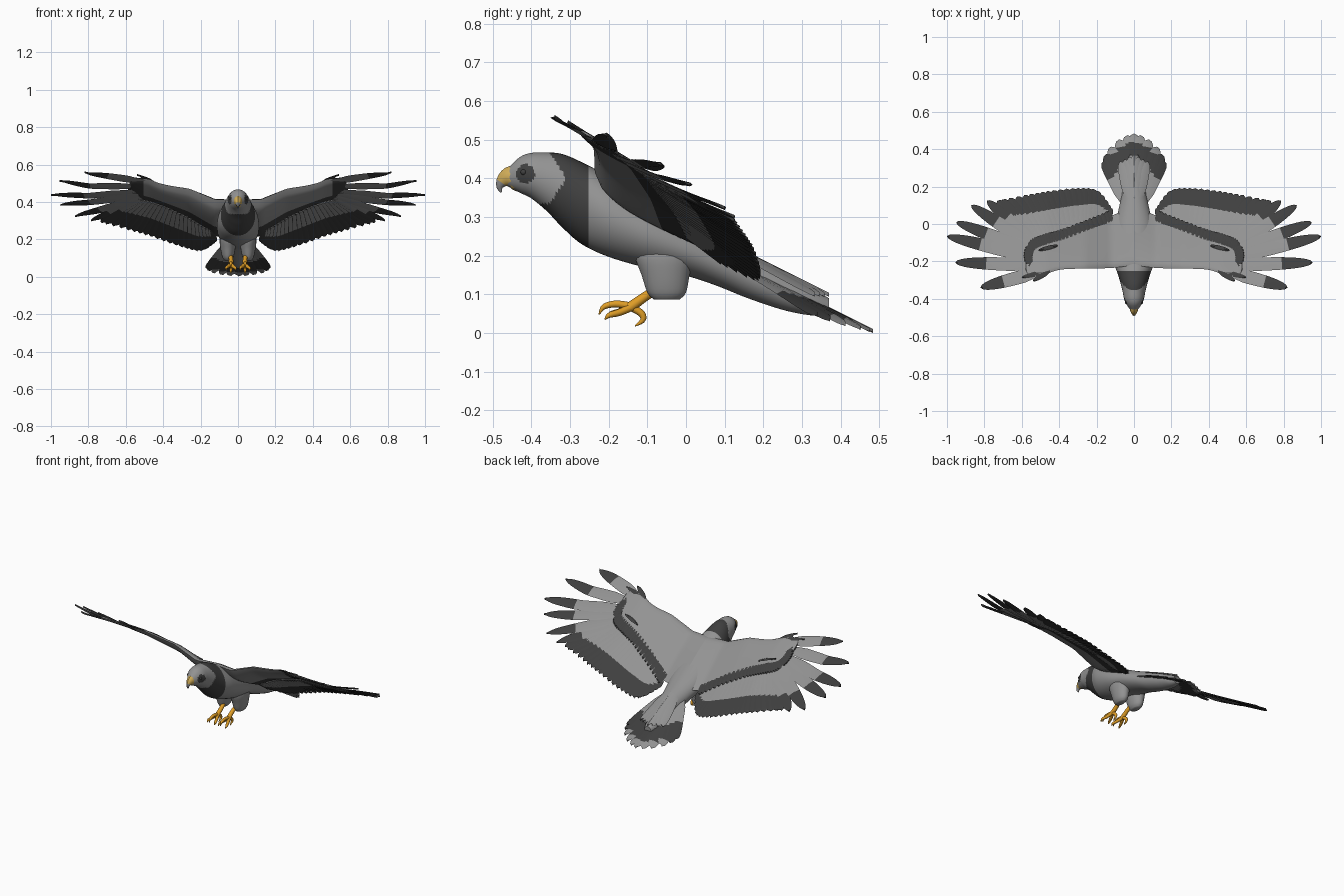
import bpy, bmesh, math
from mathutils import Vector

if "Cube" in bpy.data.objects:
    bpy.data.objects.remove(bpy.data.objects["Cube"])


def material(name, rgb):
    m = bpy.data.materials.new(name)
    m.use_nodes = True
    m.diffuse_color = (*rgb, 1)
    m.node_tree.nodes["Principled BSDF"].inputs["Base Color"].default_value = (*rgb, 1)
    return m


MATS = [material("light grey plumage", (0.29, 0.29, 0.29)),
        material("dark grey plumage", (0.05, 0.05, 0.05)),
        material("orange skin", (0.74, 0.34, 0.02)),
        material("yellow beak", (0.64, 0.42, 0.1))]
LIGHT, DARK, ORANGE, YELLOW = range(4)


def sample(keys, t):
    """Smooth curve through a list of tuples, t from 0 to 1."""
    f = min(max(t, 0), 1) * (len(keys) - 1)
    i = min(int(f), len(keys) - 2)
    u = f - i
    a, b, c, d = (keys[min(max(k, 0), len(keys) - 1)] for k in range(i - 1, i + 3))
    return [q + 0.5 * u * (r - p + u * (2 * p - 5 * q + 4 * r - s + u * (3 * (q - r) + s - p)))
            for p, q, r, s in zip(a, b, c, d)]


def loft(bm, rings, paint):
    """Skin closed rings; paint(fraction, side index, face centre) gives a colour."""
    rows = [[bm.verts.new(p) for p in r] for r in rings]
    n = len(rows[0])
    for i in range(len(rows) - 1):
        for j in range(n):
            k = (j + 1) % n
            f = bm.faces.new((rows[i][j], rows[i][k], rows[i + 1][k], rows[i + 1][j]))
            f.material_index = paint((i + 0.5) / (len(rows) - 1), j, f.calc_center_median())
    for row, s in ((rows[0], 0), (rows[-1], 1)):
        f = bm.faces.new(row)
        f.material_index = paint(s, 0, f.calc_center_median())


def finish(bm, name, angle=40):
    bmesh.ops.recalc_face_normals(bm, faces=bm.faces)
    me = bpy.data.meshes.new(name)
    bm.to_mesh(me)
    bm.free()
    for m in MATS:
        me.materials.append(m)
    ob = bpy.data.objects.new(name, me)
    bpy.context.collection.objects.link(ob)
    bpy.ops.object.select_all(action="DESELECT")
    ob.select_set(True)
    bpy.context.view_layer.objects.active = ob
    bpy.ops.object.shade_smooth_by_angle(angle=math.radians(angle))


def tube(bm, keys, paint, n=14, sides=10, flat=1.0):
    """Round tube along (x, y, z, radius) keys."""
    rings = []
    for i in range(n + 1):
        x, y, z, r = sample(keys, i / n)
        p = Vector((x, y, z))
        d = Vector(sample(keys, i / n + 0.02)[:3]) - Vector(sample(keys, i / n - 0.02)[:3])
        a = d.cross(Vector((1, 0, 0))).normalized()
        b = d.cross(a).normalized()
        rings.append([p + r * (a * math.cos(w) + b * flat * math.sin(w))
                      for w in (math.tau * k / sides for k in range(sides))])
    loft(bm, rings, paint)


# Body: y, top, bottom, half width
BODY = [(-0.462, 0.425, 0.38, 0.018), (-0.43, 0.455, 0.363, 0.04), (-0.40, 0.466, 0.348, 0.053),
        (-0.36, 0.467, 0.315, 0.061), (-0.32, 0.463, 0.273, 0.071), (-0.27, 0.442, 0.23, 0.086),
        (-0.20, 0.405, 0.197, 0.108), (-0.10, 0.345, 0.168, 0.113), (0.0, 0.287, 0.148, 0.10),
        (0.08, 0.245, 0.122, 0.082), (0.16, 0.208, 0.09, 0.066), (0.25, 0.162, 0.06, 0.054),
        (0.32, 0.12, 0.046, 0.042), (0.37, 0.09, 0.045, 0.022)]


def body_paint(s, j, c):
    eye_patch = math.hypot(c.y + 0.415, c.z - 0.412) < 0.024 and abs(c.x) > 0.02
    head = c.y < -0.31 - 0.65 * abs(c.z - 0.40) and c.z > 0.335
    return DARK if eye_patch or (not head and c.y < -0.25) else LIGHT


bm = bmesh.new()
rings = []
for i in range(161):
    y, top, bot, w = sample(BODY, i / 160)
    rings.append([(w * math.cos(a), y, (top + bot) / 2 + (top - bot) / 2 * math.sin(a))
                  for a in (math.tau * k / 44 for k in range(44))])
loft(bm, rings, body_paint)
finish(bm, "body")

# Hooked beak with a broad yellow base
bm = bmesh.new()
tube(bm, [(0, -0.435, 0.402, 0.036), (0, -0.458, 0.402, 0.028), (0, -0.474, 0.393, 0.018),
          (0, -0.482, 0.378, 0.009), (0, -0.478, 0.364, 0.002)],
     lambda s, j, c: YELLOW if s < 0.6 else LIGHT, flat=0.8)
finish(bm, "beak")

# Wing surface: x, height at y = -0.24, backward slope
SLOPE = [(0, 0.425, 0.63), (0.12, 0.415, 0.70), (0.26, 0.472, 0.73), (0.47, 0.50, 0.66),
         (0.80, 0.505, 0.54), (1.05, 0.56, 0.63)]


def wing_z(x, y):
    for (xa, za, ka), (xb, zb, kb) in zip(SLOPE, SLOPE[1:]):
        if x <= xb:
            u = (x - xa) / (xb - xa)
            return za + u * (zb - za) - (ka + u * (kb - ka)) * (y + 0.24)
    return SLOPE[-1][1]


def tail_z(x, y):
    return 0.006 + 0.5 * (0.484 - y) - x * x


def feather(bm, side, root, tip, width, surf, paint, point=4, lift=0.0, n=14):
    """Thin vane with a raised quill, laid on a surface and tilted to overlap."""
    a, b = Vector(root), Vector(tip)
    d = (b - a).normalized()
    across = Vector((-d.y, d.x))
    rings = []
    for i in range(n + 1):
        t = 1 - (1 - i / n) ** 1.4
        w = width * max(0.03, math.sqrt(1 - t ** point) * min(1, 0.55 + 1.5 * t))
        ring = []
        for u, h in ((-1, 0), (0, 0.004), (1, 0), (0, -0.006)):
            p = a.lerp(b, t) + across * (w * u)
            ring.append((side * p.x, p.y, surf(abs(p.x), p.y) + h + lift + 0.004 * u))
        rings.append(ring)
    loft(bm, rings, lambda s, j, c: paint(1 - (1 - s) ** 1.4, j))


def all_dark(t, j):
    return DARK


def primary_paint(t, j):
    return DARK if t > 0.62 else LIGHT


def secondary_paint(t, j):
    """Pale above with a dark end, dark below with a pale streak."""
    return DARK if t > 0.62 or j == 2 or (j == 3 and t > 0.5) else LIGHT


# Arm sections: x, front edge, rear edge, thickness
ARM = [(0.0, -0.22, 0.09, 0.05), (0.12, -0.235, 0.045, 0.06), (0.25, -0.238, 0.0, 0.045),
       (0.40, -0.245, -0.055, 0.035), (0.50, -0.28, -0.075, 0.028), (0.56, -0.275, -0.12, 0.02),
       (0.58, -0.24, -0.17, 0.01)]
PRIMARIES = [((0.50, -0.255), (0.82, -0.34)), ((0.52, -0.22), (0.955, -0.205)),
             ((0.53, -0.18), (1.0, -0.065)), ((0.53, -0.15), (0.95, 0.01)),
             ((0.52, -0.13), (0.87, 0.10)), ((0.51, -0.12), (0.785, 0.125))]
ROOTS = [(0.52, -0.11), (0.46, -0.10), (0.38, -0.08), (0.30, -0.05), (0.22, -0.02), (0.15, 0.0)]
TIPS = [(0.73, 0.125), (0.58, 0.155), (0.45, 0.178), (0.31, 0.192), (0.20, 0.18), (0.135, 0.09)]
EDGE = [(0.52, -0.27), (0.565, -0.19), (0.545, -0.115), (0.47, -0.08), (0.38, -0.055),
        (0.25, -0.005), (0.13, 0.04)]


def arm_paint(s, j, c):
    if j < 16:
        return DARK if s > 0.2 and (j > 13 or s > 0.93) else LIGHT
    return DARK if j < 22 or abs(c.x) > 0.5 else LIGHT


for side, label in ((1, "left"), (-1, "right")):
    bm = bmesh.new()
    rings = []
    for i in range(41):
        x, front, rear, thick = sample(ARM, i / 40)
        ring = []
        for k in range(32):
            c = k / 16 if k < 16 else 2 - k / 16
            y = front + (rear - front) * c
            bulge = math.sin(math.pi * math.sqrt(c)) * thick
            ring.append((side * x, y, wing_z(x, y) + bulge * (0.35 if k < 16 else -0.65)))
        rings.append(ring)
    loft(bm, rings, arm_paint)
    finish(bm, label + "_wing_arm", 60)

    # Spread fingers and the trailing flight feathers
    bm = bmesh.new()
    for root, tip in PRIMARIES:
        feather(bm, side, root, tip, 0.036, wing_z, primary_paint, 4, -0.004)
    for i in range(22):
        feather(bm, side, sample(ROOTS, i / 21), sample(TIPS, i / 21), 0.027, wing_z,
                secondary_paint, 14, -0.006)
    finish(bm, label + "_flight_feathers")

    # Short dark coverts, thumb feathers and the shoulder fleck
    bm = bmesh.new()
    for i in range(36):
        x, y = sample(EDGE, i / 35)
        out = Vector((0.75, 0.35)) if i < 11 else Vector((0.25, 0.9))
        p = Vector((x, y))
        feather(bm, side, p - out * 0.03, p + out * 0.03, 0.015, wing_z, all_dark, 8, 0.003, 8)
    for tip in ((0.54, -0.305), (0.60, -0.285)):
        feather(bm, side, (0.45, -0.25), tip, 0.014, wing_z, all_dark, 4, 0.004, 8)
    feather(bm, side, (0.41, -0.115), (0.51, -0.14), 0.011, wing_z, all_dark, 4, 0.0105, 8)
    finish(bm, label + "_coverts")

    # Feathered thigh: y, z, half width, half depth
    bm = bmesh.new()
    rings = []
    for i in range(17):
        y, z, w, d = sample([(-0.06, 0.235, 0.03, 0.06), (-0.057, 0.20, 0.044, 0.075),
                             (-0.053, 0.15, 0.04, 0.062), (-0.05, 0.105, 0.03, 0.05),
                             (-0.05, 0.087, 0.018, 0.034)], i / 16)
        rings.append([(side * 0.054 + w * math.cos(a), y + d * math.sin(a), z)
                      for a in (math.tau * k / 20 for k in range(20))])
    loft(bm, rings, lambda s, j, c: LIGHT)
    finish(bm, label + "_thigh", 60)

    # Leg and foot with three front toes and one hind toe
    bm = bmesh.new()
    x = side * 0.038
    orange = lambda s, j, c: ORANGE
    tube(bm, [(side * 0.048, -0.055, 0.125, 0.013), (x, -0.10, 0.098, 0.012),
              (x, -0.145, 0.066, 0.014)], orange)
    for dx, reach, drop in ((-0.025, 0.062, 0.02), (0.0, 0.08, 0.0), (0.024, 0.065, 0.022)):
        tube(bm, [(x, -0.138, 0.068, 0.010), (x + dx * 0.6, -0.14 - reach * 0.5, 0.075 - drop, 0.009),
                  (x + dx, -0.14 - reach * 0.9, 0.068 - drop, 0.007),
                  (x + dx, -0.145 - reach, 0.048 - drop * 0.6, 0.0015)], orange)
    tube(bm, [(x, -0.14, 0.066, 0.010), (x, -0.115, 0.05, 0.009),
              (x, -0.112, 0.033, 0.007), (x, -0.132, 0.018, 0.0015)], orange)
    finish(bm, label + "_foot")

    # Eye
    bm = bmesh.new()
    bmesh.ops.create_uvsphere(bm, u_segments=12, v_segments=8, radius=0.008)
    bmesh.ops.translate(bm, verts=bm.verts, vec=(side * 0.041, -0.42, 0.416))
    for f in bm.faces:
        f.material_index = DARK
    finish(bm, label + "_eye")

# Fanned tail with a dark band, pale tips and dark outer feathers
bm = bmesh.new()
FAN = [(0, 0.484), (0.065, 0.462), (0.135, 0.40), (0.16, 0.34)]
for i in range(-5, 6):
    x, y = sample(FAN, abs(i) / 5)
    end = 1.1 if abs(i) > 3 else 0.87
    feather(bm, 1 if i >= 0 else -1, (0.008 * abs(i), 0.10), (x, y), 0.033, tail_z,
            lambda t, j: DARK if 0.62 < t < end else LIGHT, 14, -0.001 * abs(i))
finish(bm, "tail_fan")

# Upper tail coverts bridging the rump and the fan
bm = bmesh.new()
for i in range(-3, 4):
    feather(bm, 1 if i >= 0 else -1, (0.012 * abs(i), 0.14), (0.024 * abs(i), 0.37 - 0.012 * abs(i)),
            0.022, lambda x, y: 0.205 - 0.5 * (y - 0.16) - 0.25 * x, lambda t, j: LIGHT, 8)
finish(bm, "tail_coverts")
